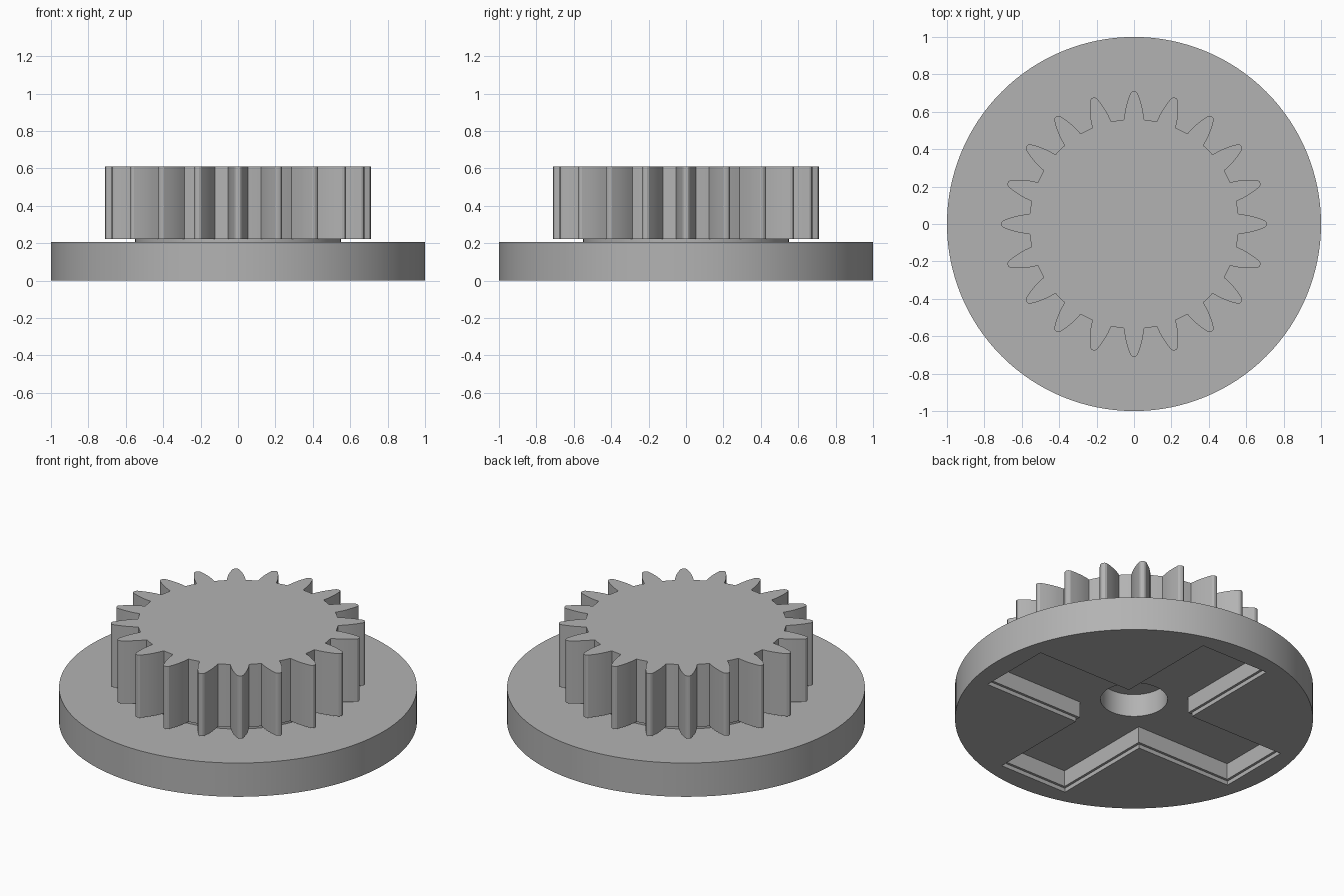
import bpy, bmesh
from math import sin, cos, pi, radians

cube = bpy.data.objects.get("Cube")
if cube:
    bpy.data.objects.remove(cube, do_unlink=True)

grey = bpy.data.materials.new("mid grey")
grey.use_nodes = True
colour = (0.45, 0.45, 0.45, 1)
grey.diffuse_color = colour
grey.node_tree.nodes["Principled BSDF"].inputs["Base Color"].default_value = colour


def prism(name, outline, z0, z1):
    """Extrude a flat outline between two heights."""
    bm = bmesh.new()
    face = bm.faces.new([bm.verts.new((x, y, z0)) for x, y in outline])
    top = bmesh.ops.extrude_face_region(bm, geom=[face])["geom"]
    verts = [v for v in top if isinstance(v, bmesh.types.BMVert)]
    bmesh.ops.translate(bm, verts=verts, vec=(0, 0, z1 - z0))
    bmesh.ops.recalc_face_normals(bm, faces=bm.faces)
    mesh = bpy.data.meshes.new(name)
    bm.to_mesh(mesh)
    bm.free()
    mesh.materials.append(grey)
    obj = bpy.data.objects.new(name, mesh)
    bpy.context.collection.objects.link(obj)
    return obj


def circle(radius, sides=128):
    return [(radius * cos(2 * pi * i / sides), radius * sin(2 * pi * i / sides))
            for i in range(sides)]


def cross(length, width):
    """Plus-shaped outline from one quarter turned four times."""
    points = []
    for c, s in ((1, 0), (0, 1), (-1, 0), (0, -1)):
        for x, y in ((length, -width), (length, width), (width, width)):
            points.append((x * c - y * s, x * s + y * c))
    return points


def gear_outline(teeth=20, root=0.56):
    """Each tooth: curved flank up, rounded tip, mirrored flank, root arc."""
    flank = [(0.558, 0.053), (0.595, 0.049), (0.63, 0.042), (0.665, 0.032),
             (0.7, 0.019), (0.708, 0.01)]
    tooth = [(r, -w) for r, w in flank] + [(0.71, 0)] + [(r, w) for r, w in flank[::-1]]
    points = []
    for i in range(teeth):
        a = 2 * pi * i / teeth
        points += [(r * cos(a) - w * sin(a), r * sin(a) + w * cos(a)) for r, w in tooth]
        for step in (7.2, 9, 10.8):
            b = a + radians(step)
            points.append((root * cos(b), root * sin(b)))
    return points


def cut(obj, cutters):
    bpy.context.view_layer.objects.active = obj
    for cutter in cutters:
        mod = obj.modifiers.new("cut", "BOOLEAN")
        mod.operation = "DIFFERENCE"
        mod.solver = "EXACT"
        mod.object = cutter
        bpy.ops.object.modifier_apply(modifier=mod.name)


# Main solids
base = prism("base_disc", circle(1.0), 0, 0.208)
neck = prism("neck", circle(0.55), 0.18, 0.24)
gear = prism("gear", gear_outline(), 0.224, 0.61)

# Underside recess with a shallow wider lip, and the blind centre hole
lip = prism("lip_cutter", cross(0.875, 0.23), -0.1, 0.025)
recess = prism("recess_cutter", cross(0.86, 0.215), -0.1, 0.125)
bore = prism("bore_cutter", circle(0.187, 64), 0.1, 0.265)
cut(base, [lip, recess, bore])
cut(neck, [bore])
cut(gear, [bore])
for cutter in (lip, recess, bore):
    bpy.data.objects.remove(cutter, do_unlink=True)

# Smooth round walls, crisp edges
for obj in (base, neck, gear):
    bpy.ops.object.select_all(action="DESELECT")
    obj.select_set(True)
    bpy.context.view_layer.objects.active = obj
    bpy.ops.object.shade_smooth_by_angle(angle=radians(25))
